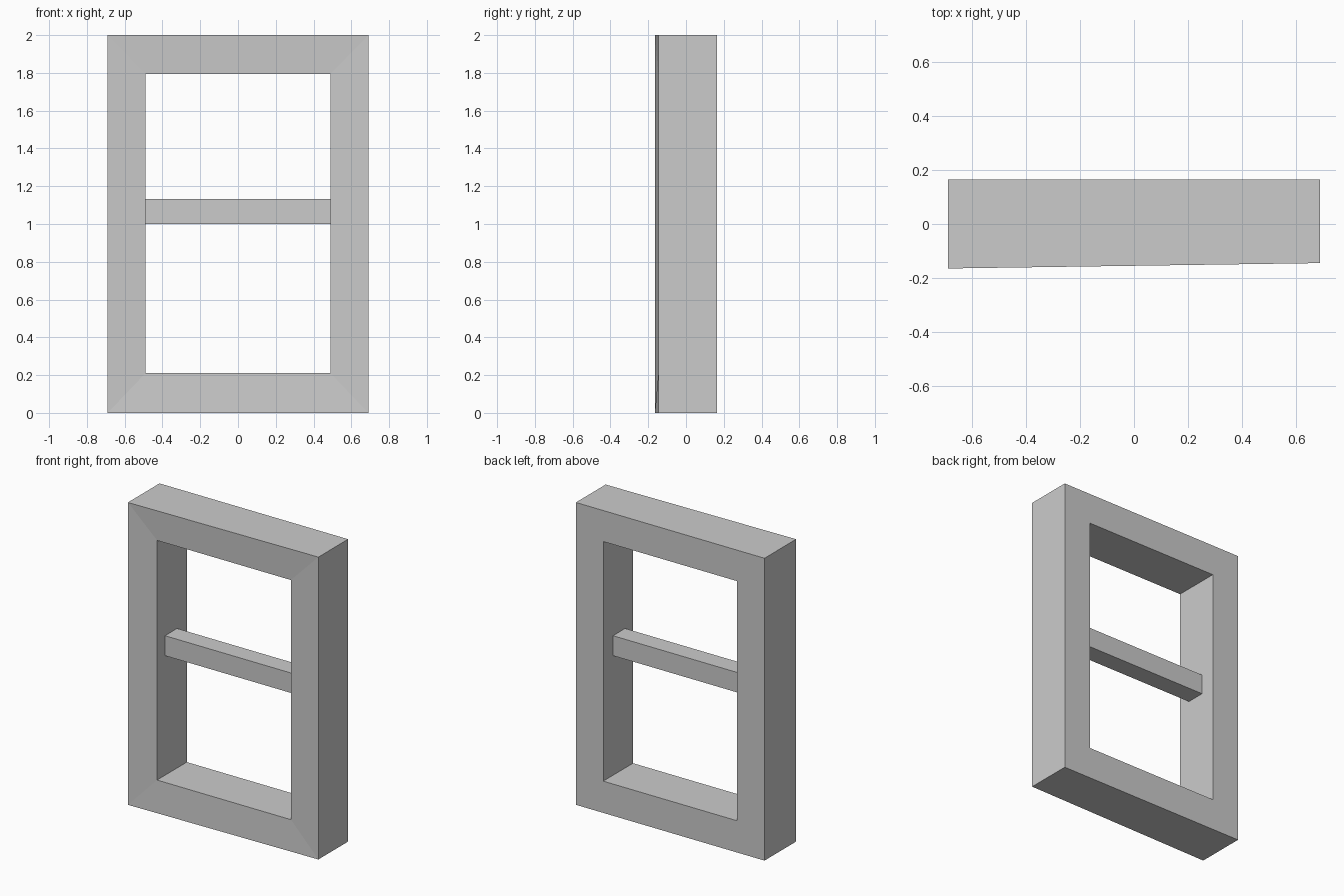
import bpy, bmesh

cube = bpy.data.objects.get("Cube")
if cube:
    bpy.data.objects.remove(cube, do_unlink=True)

# Single plain grey
grey = bpy.data.materials.new("plain grey")
grey.use_nodes = True
colour = (0.6, 0.6, 0.6, 1)
grey.diffuse_color = colour
grey.node_tree.nodes["Principled BSDF"].inputs["Base Color"].default_value = colour


def add_object(name, bm):
    bmesh.ops.recalc_face_normals(bm, faces=bm.faces)
    mesh = bpy.data.meshes.new(name)
    bm.to_mesh(mesh)
    bm.free()
    mesh.materials.append(grey)
    obj = bpy.data.objects.new(name, mesh)
    bpy.context.collection.objects.link(obj)
    return obj


def ring(bm, half_width, low, high, y_right, y_left):
    """Rectangle of four vertices, with a depth for each side."""
    corners = [(-half_width, y_right, low), (half_width, y_left, low),
               (half_width, y_left, high), (-half_width, y_right, high)]
    return [bm.verts.new(c) for c in corners]


# Window frame: outer and inner rectangles, front face leaning out at one side
BACK, FRONT = 0.165, -0.146
bm = bmesh.new()
rings = [ring(bm, 0.69, 0, 2, -0.165, -0.145),
         ring(bm, 0.49, 0.21, 1.795, FRONT, FRONT),
         ring(bm, 0.49, 0.21, 1.795, BACK, BACK),
         ring(bm, 0.69, 0, 2, BACK, BACK)]
for a, b in zip(rings, rings[1:] + rings[:1]):
    for i in range(4):
        j = (i + 1) % 4
        bm.faces.new((a[i], a[j], b[j], b[i]))
add_object("window_frame", bm)

# Crossbar between the side posts
bm = bmesh.new()
bmesh.ops.create_cube(bm, size=1)
bmesh.ops.scale(bm, vec=(0.98, 0.126, 0.132), verts=bm.verts)
bmesh.ops.translate(bm, vec=(0, 0, 1.067), verts=bm.verts)
add_object("crossbar", bm)
